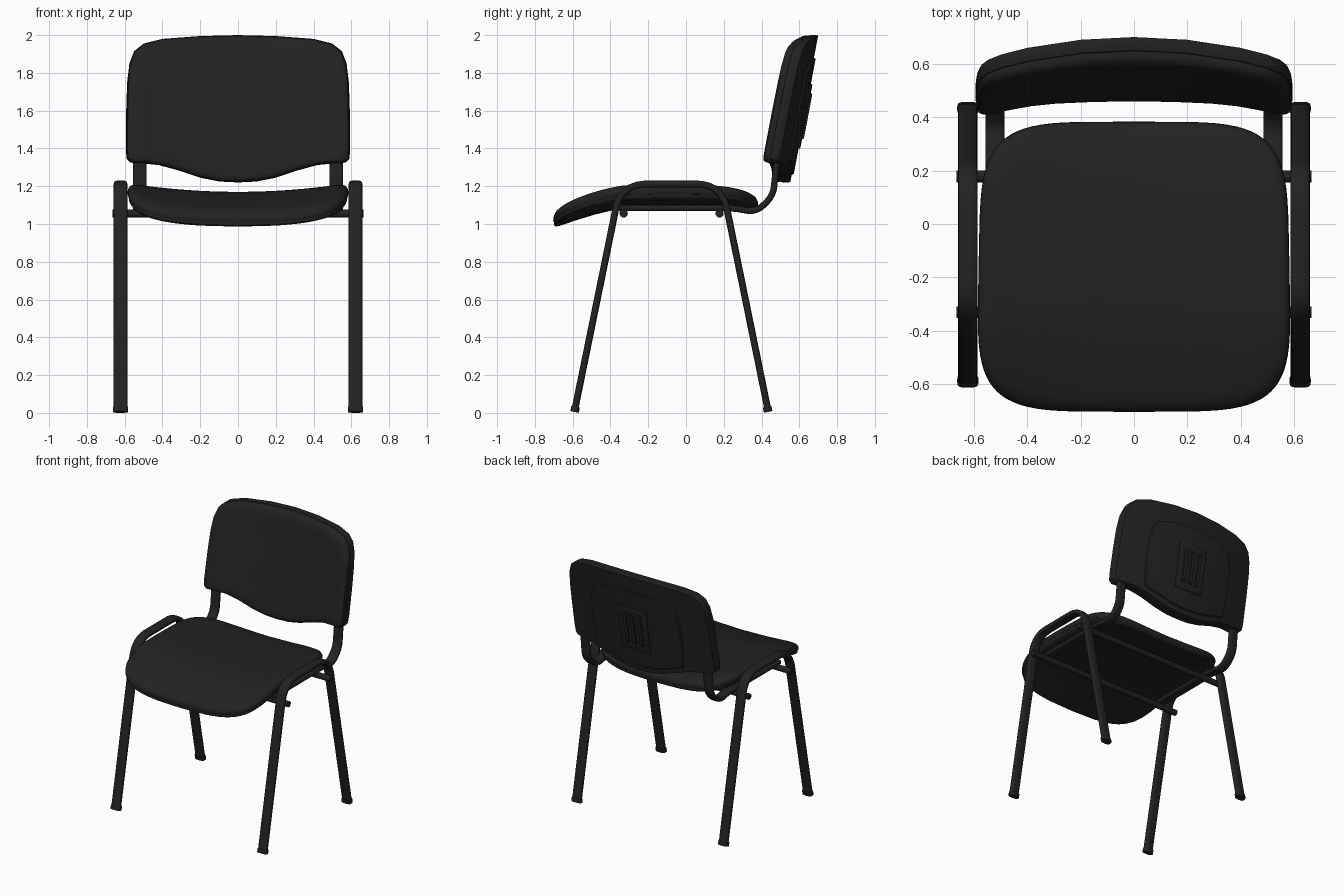
import bpy, bmesh, math
from mathutils import Vector

cube = bpy.data.objects.get("Cube")
if cube:
    bpy.data.objects.remove(cube, do_unlink=True)


def material(name, value):
    m = bpy.data.materials.new(name)
    m.use_nodes = True
    col = (value, value, value, 1)
    m.diffuse_color = col
    bsdf = m.node_tree.nodes["Principled BSDF"]
    bsdf.inputs["Base Color"].default_value = col
    bsdf.inputs["Roughness"].default_value = 0.7
    return m


BLACK = material("soft_black", 0.016)


def clamp(t):
    return max(0.0, min(1.0, t))


def loft(name, rings, angle=40):
    """Skin a list of closed rings and cap both ends."""
    bm = bmesh.new()
    rows = [[bm.verts.new(p) for p in ring] for ring in rings]
    n = len(rows[0])
    for a, b in zip(rows, rows[1:]):
        for i in range(n):
            j = (i + 1) % n
            bm.faces.new((a[i], a[j], b[j], b[i]))
    bm.faces.new(rows[0])
    bm.faces.new(rows[-1])
    bmesh.ops.recalc_face_normals(bm, faces=bm.faces)
    me = bpy.data.meshes.new(name)
    bm.to_mesh(me)
    bm.free()
    me.materials.append(BLACK)
    ob = bpy.data.objects.new(name, me)
    bpy.context.collection.objects.link(ob)
    bpy.ops.object.select_all(action='DESELECT')
    ob.select_set(True)
    bpy.context.view_layer.objects.active = ob
    bpy.ops.object.shade_smooth_by_angle(angle=math.radians(angle))
    return ob


def slab(name, outline, centre, profile, place):
    """Curved pad: the outline is scaled ring by ring and laid on a surface."""
    inner = (0.02, 0.2, 0.4, 0.6, 0.8)
    lo, hi = profile[0][1], profile[-1][1]
    steps = [(s, lo) for s in inner] + profile + [(s, hi) for s in reversed(inner)]
    cu, cv = centre
    return loft(name, [[place(cu + (u - cu) * s, cv + (v - cv) * s, h) for u, v in outline]
                       for s, h in steps])


def mirrored(half):
    """Close a half outline that starts and ends on the centre line."""
    return half + [(-x, z) for x, z in reversed(half[1:-1])]


def round_path(points, radius):
    """Replace inner corners of a polyline with smooth bends."""
    pts = [Vector(p) for p in points]
    out = [pts[0]]
    for a, b, c in zip(pts, pts[1:], pts[2:]):
        p = b + (a - b).normalized() * radius
        q = b + (c - b).normalized() * radius
        for k in range(11):
            t = k / 10
            out.append(p * (1 - t) ** 2 + b * 2 * t * (1 - t) + q * t * t)
    return out + [pts[-1]]


def flat_tube(name, x, path, width, depth):
    """Sweep a flattened oval along a path in the side plane."""
    rings = []
    for i, p in enumerate(path):
        d = (path[min(i + 1, len(path) - 1)] - path[max(i - 1, 0)]).normalized()
        ring = []
        for k in range(20):
            a = 2 * math.pi * k / 20
            c, s = math.cos(a), math.sin(a)
            w = math.copysign(abs(c) ** 0.6, c) * width / 2
            h = math.copysign(abs(s) ** 0.6, s) * depth / 2
            ring.append((x + w, p.x - d.y * h, p.y + d.x * h))
        rings.append(ring)
    return loft(name, rings, 50)


# Seat: rounded square with a dished middle and a drooping front
def seat_surface(x, y, h):
    z = 1.086 + 0.045 * (x / 0.58) ** 2
    z -= 0.108 * clamp((-0.3 - y) / 0.4) ** 1.4
    z -= 0.03 * clamp((y - 0.1) / 0.28) ** 2
    return (x, y, z + h)


seat_outline = []
for k in range(80):
    a = 2 * math.pi * k / 80
    c, s = math.cos(a), math.sin(a)
    v = math.copysign(abs(s) ** 0.42, s)
    u = math.copysign(abs(c) ** 0.42, c)
    seat_outline.append((u * (0.582 - 0.01 * v), -0.16 + 0.543 * v))

slab("seat_shell", seat_outline, (0, -0.16),
     [(0.93, 0), (0.975, 0.004), (0.99, 0.014), (0.99, 0.03), (0.97, 0.034)], seat_surface)
slab("seat_cushion", seat_outline, (0, -0.16),
     [(0.96, 0.024), (0.992, 0.028), (1, 0.04), (0.997, 0.056),
      (0.98, 0.072), (0.95, 0.08), (0.9, 0.084)], seat_surface)


# Backrest: leaning pad wrapped forward at its sides
def back_surface(x, z, h):
    return (x, 0.552 + 0.19 * (z - 1.22) - 0.08 * (x / 0.59) ** 2 + h, z)


back_outline = mirrored([
    (0, 1.22), (0.1, 1.225), (0.2, 1.245), (0.32, 1.285), (0.42, 1.312), (0.5, 1.32),
    (0.57, 1.325), (0.59, 1.345), (0.594, 1.4), (0.592, 1.6), (0.587, 1.75), (0.575, 1.85),
    (0.55, 1.915), (0.5, 1.955), (0.4, 1.98), (0.2, 1.995), (0, 2)])
slab("back_cushion", back_outline, (0, 1.62),
     [(0.96, -0.05), (0.99, -0.052), (0.994, -0.066), (0.985, -0.082),
      (0.96, -0.094), (0.91, -0.1)], back_surface)
slab("back_shell", back_outline, (0, 1.62),
     [(0.97, -0.054), (0.995, -0.05), (1, -0.04), (1, -0.01), (0.992, 0), (0.95, 0)],
     back_surface)

# Raised panels on the rear of the backrest
panel_outline = mirrored([
    (0, 1.26), (0.12, 1.27), (0.24, 1.3), (0.36, 1.335), (0.378, 1.5), (0.375, 1.68),
    (0.355, 1.79), (0.31, 1.84), (0.2, 1.865), (0, 1.88)])
slab("rear_panel", panel_outline, (0, 1.6),
     [(0.99, -0.01), (1, 0), (0.985, 0.01), (0.96, 0.01)], back_surface)


def rear_plate(name, cx, half_w, z0, z1, h0, h1):
    pts = [(cx - half_w, z0), (cx, z0), (cx + half_w, z0),
           (cx + half_w, z1), (cx, z1), (cx - half_w, z1)]
    slab(name, pts, (cx, (z0 + z1) / 2), [(1, h0), (1, h1 - 0.003), (0.97, h1)], back_surface)


rear_plate("rear_block", 0, 0.12, 1.4, 1.74, 0, 0.019)
for i, cx in enumerate((-0.06, 0, 0.06)):
    rear_plate(f"rear_rib_{i + 1}", cx, 0.014, 1.45, 1.69, 0.01, 0.028)

# Leg frames, feet and back supports on both sides
for side, sx in (("left", 1), ("right", -1)):
    front, rear = (-0.59, 0.01), (0.435, 0.01)
    top_front, top_rear = (-0.345, 1.212), (0.19, 1.212)
    flat_tube(f"{side}_leg_frame", sx * 0.622,
              round_path([front, top_front, top_rear, rear], 0.14), 0.072, 0.036)
    for label, foot, top in (("front", front, top_front), ("rear", rear, top_rear)):
        a = Vector((foot[0], 0.005))
        d = (Vector(top) - a).normalized()
        flat_tube(f"{side}_{label}_foot", sx * 0.622, [a, a + d * 0.028], 0.08, 0.046)
    flat_tube(f"{side}_back_support", sx * 0.52,
              round_path([(-0.36, 1.085), (0.25, 1.085), (0.37, 1.062),
                          (0.462, 1.15), (0.476, 1.3), (0.54, 1.7)], 0.055), 0.072, 0.034)

# Cross bars under the seat
for name, y in (("front_cross_bar", -0.33), ("rear_cross_bar", 0.178)):
    loft(name, [[(x, y + 0.022 * math.cos(k * math.pi / 8), 1.056 + 0.022 * math.sin(k * math.pi / 8))
                 for k in range(16)] for x in (-0.664, 0.664)])
